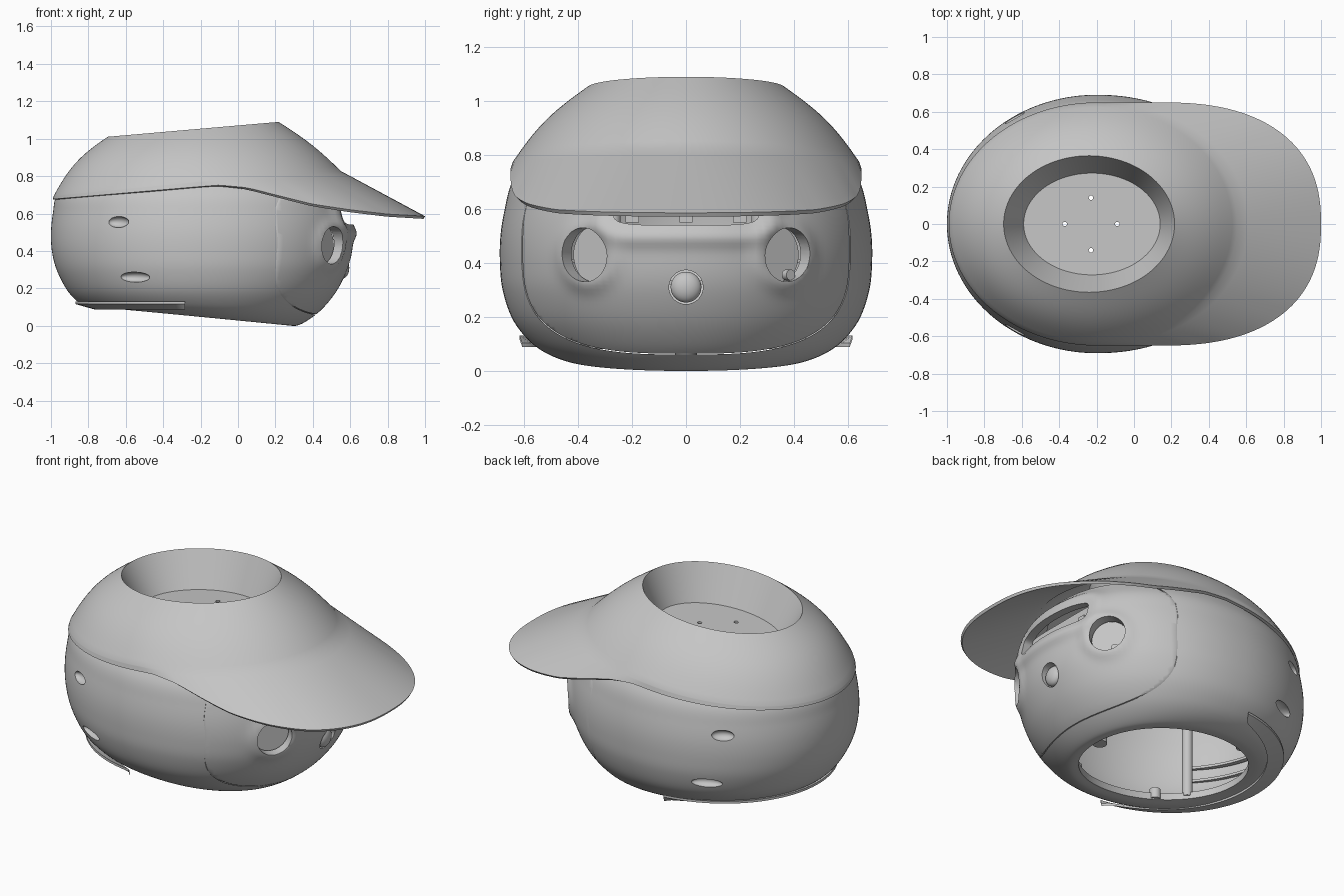
import bpy, bmesh, math
from math import sin, cos, pi, exp, hypot
from mathutils import Vector, Matrix

if "Cube" in bpy.data.objects:
    bpy.data.objects.remove(bpy.data.objects["Cube"])

grey = bpy.data.materials.new("plain grey")
grey.use_nodes = True
GREY = (0.56, 0.56, 0.56, 1)
grey.diffuse_color = GREY
grey.node_tree.nodes["Principled BSDF"].inputs["Base Color"].default_value = GREY

SEG = 160
CX = -0.2  # centre of the head along x


def make(name, bm):
    mesh = bpy.data.meshes.new(name)
    bm.to_mesh(mesh)
    bm.free()
    mesh.materials.append(grey)
    obj = bpy.data.objects.new(name, mesh)
    bpy.context.collection.objects.link(obj)
    return obj


def smooth(obj, angle=35):
    bpy.ops.object.select_all(action='DESELECT')
    obj.select_set(True)
    bpy.context.view_layer.objects.active = obj
    bpy.ops.object.shade_smooth_by_angle(angle=math.radians(angle))


def loft(name, rings, wrap=False, cap_first=False, cap_last=False):
    """Skin closed rings; wrap joins the last ring back to the first."""
    bm = bmesh.new()
    rows = [[bm.verts.new(p) for p in ring] for ring in rings]
    n = len(rows[0])
    for a, b in zip(rows, rows[1:] + (rows[:1] if wrap else [])):
        for j in range(n):
            k = (j + 1) % n
            bm.faces.new((a[j], b[j], b[k], a[k]))
    if cap_first:
        bm.faces.new(rows[0])
    if cap_last:
        bm.faces.new(rows[-1][::-1])
    return make(name, bm)


def spline(rows, steps):
    """Catmull-Rom interpolation through rows of numbers."""
    out = []
    for i in range(len(rows) - 1):
        quad = [rows[max(i - 1, 0)], rows[i], rows[i + 1], rows[min(i + 2, len(rows) - 1)]]
        for s in range(steps):
            t = s / steps
            out.append([0.5 * (2 * b + (c - a) * t + (2 * a - 5 * b + 4 * c - d) * t * t
                               + (3 * b - a - 3 * c + d) * t ** 3) for a, b, c, d in zip(*quad)])
    return out + [rows[-1]]


def cylinder(name, loc, radius, depth, axis=(0, 0, 1)):
    bm = bmesh.new()
    turn = Vector(axis).to_track_quat('Z', 'Y').to_matrix().to_4x4()
    bmesh.ops.create_cone(bm, cap_ends=True, segments=48, radius1=radius, radius2=radius, depth=depth,
                          matrix=Matrix.Translation(loc) @ turn)
    return make(name, bm)


def ball(name, loc, scale, turn=0):
    bm = bmesh.new()
    bmesh.ops.create_uvsphere(bm, u_segments=32, v_segments=20, radius=1,
                              matrix=Matrix.Translation(loc) @ Matrix.Rotation(turn, 4, 'Z')
                              @ Matrix.Diagonal((*scale, 1)))
    return make(name, bm)


def prism(name, outline, x0, x1):
    """Solid bar along x with the given y-z outline."""
    rings = [[(x, y, z) for y, z in outline] for x in (x1, x0)]
    return loft(name, rings, cap_first=True, cap_last=True)


def signed_power(v, p):
    return math.copysign(abs(v) ** p, v)


def superellipse(cz, hy, hz, power, n=96):
    turns = [2 * pi * i / n for i in range(n)]
    return [(signed_power(cos(t), 2 / power) * hy, cz + signed_power(sin(t), 2 / power) * hz) for t in turns]


def finish(obj, cutters):
    """Cut the openings and bake the result."""
    for c in cutters:
        c.hide_render = True
        cut = obj.modifiers.new("cut", 'BOOLEAN')
        cut.operation, cut.object, cut.solver = 'DIFFERENCE', c, 'EXACT'
    deps = bpy.context.evaluated_depsgraph_get()
    baked = bpy.data.meshes.new_from_object(obj.evaluated_get(deps))
    obj.modifiers.clear()
    obj.data = baked
    for c in cutters:
        bpy.data.objects.remove(c)
    smooth(obj)


# Head shell: rows of back z, front z, back x, front x, half width
profile = [(.80, .80, -.90, .50, .58), (.70, .70, -.97, .575, .645), (.60, .60, -.99, .605, .672),
           (.50, .50, -1.0, .615, .688), (.40, .40, -.995, .61, .69), (.30, .30, -.97, .585, .68),
           (.20, .19, -.92, .53, .645), (.14, .10, -.87, .46, .59), (.11, .04, -.82, .39, .53),
           (.10, .002, -.76, .32, .46), (.10, .002, -.70, .27, .40)]
EYE_Y, EYE_Z, EYE_R = .36, .43, .1


def inner_row(row):
    """The wall's inner face: inset on the sides, lifted at the floor."""
    zb, zf, xb, xf, hy = row
    k = min(max((.3 - zb) / .2, 0), 1)
    inset, lift = .045 * (1 - k * k), .04 * k
    return (zb + lift, zf + lift, xb + inset, xf - inset, hy - inset)


def head_point(row, t, rims):
    zb, zf, xb, xf, hy = row
    c, s = cos(t), sin(t)
    if c > 0:  # the face is slightly squarer than the back
        c, s = c ** (2 / 2.12), signed_power(s, 2 / 2.12)
    x = CX + c * (xf - CX if c > 0 else CX - xb)
    y = hy * s
    z = zb + (zf - zb) * (x - xb) / (xf - xb)
    if rims and x > 0.1:
        # soft raised rims around the eyes and the brow slot
        d_eye = hypot((abs(y) - EYE_Y) / .82, z - EYE_Z) - EYE_R
        d_slot = hypot(max(abs(y) - .21, 0), max(abs(z - .61) - .01, 0)) - .06
        push = .016 * exp(-((d_eye - .008) / .036) ** 2) + .02 * exp(-((d_slot - .045) / .038) ** 2)
        x, y = x + push * cos(t), y + push * sin(t)
    return (x, y, z)


angles = [2 * pi * j / SEG for j in range(SEG)]
outer = [[head_point(r, t, True) for t in angles] for r in spline(profile, 7)]
inner = [[head_point(r, t, False) for t in angles] for r in spline([inner_row(r) for r in profile], 3)]
head = loft("head_shell", outer + inner[::-1], wrap=True)

cutters = []
for side in (1, -1):
    facing = Vector((.82, side * .57, 0))
    cutters.append(cylinder("eye_cutter", (.48, side * EYE_Y, EYE_Z), EYE_R, .4, facing))
    cutters.append(ball("upper_vent_cutter", (-.64, side * .57, .555), (.062, .035, .03), side * .52))
    cutters.append(ball("lower_vent_cutter", (-.55, side * .59, .26), (.085, .035, .028), side * .42))
    # plate that closes each eye from behind
    cylinder("eye_backing", Vector((.5, side * EYE_Y, EYE_Z)) - facing * .07, .115, .01, facing)
cutters.append(cylinder("nose_cutter", (.58, 0, .31), .063, .2, (1, 0, 0)))
cutters.append(prism("slot_cutter", superellipse(.605, .27, .065, 5), .4, .8))
# thin ring that cuts the face panel seam
seam_out, seam_in = superellipse(.45, .609, .39, 3), superellipse(.45, .606, .387, 3)
cutters.append(loft("seam_cutter", [[(x, y, z) for y, z in line] for line, x in
                                    ((seam_out, .9), (seam_out, .2), (seam_in, .2), (seam_in, .9))], wrap=True))
finish(head, cutters)

# Nose button, eye screw, and the sensor bar behind the brow slot
smooth(ball("nose_button", (.56, 0, .31), (.035, .057, .057)))
smooth(cylinder("eye_screw", (.45, .38, .355), .02, .03, (.82, .57, 0)))
prism("sensor_bar", superellipse(.63, .25, .04, 6), .44, .50)
for y in (-.2, 0, .2):
    prism("sensor_mount", [(y - .025, .55), (y + .025, .55), (y + .025, .6), (y - .025, .6)], .46, .54)


# Cap: recessed crown, dome and brim in one sheet
def edge_height(x):
    pts = [(-1.01, .675), (-.25, .74), (-.1, .752), (.05, .738), (.2, .70), (.4, .65), (.6, .62), (.8, .597), (1.01, .585)]
    for (x0, z0), (x1, z1) in zip(pts, pts[1:]):
        if x <= x1:
            return z0 + (z1 - z0) * (x - x0) / (x1 - x0)


def edge_point(t):
    x = CX + cos(t) * (1.2 if cos(t) > 0 else .79)
    if cos(t) > 0:
        u = min(max(0, (x - .15) / .85), 1)
        y = math.copysign(.65 * (1 - u ** 2.4) ** (1 / 2.4), sin(t))
    else:
        y = .65 * sin(t)
    return Vector((x, y, edge_height(x)))


def crease_point(t):
    c = cos(t)
    return Vector((CX + c * (.75 if c > 0 else .785), .643 * sin(t), .772 + c * (.055 if c > 0 else .077)))


def rim_point(t):
    x = -.24 + .457 * cos(t)
    return Vector((x, .365 * sin(t), 1.01 + (x + .7) * .087))


def floor_point(t):
    x = -.225 + .365 * cos(t)
    return Vector((x, .272 * sin(t), .855 + (x + .15) * .087))


def dome_point(t, s):
    bulge = (.018 - .007 * cos(t)) * sin(pi * s)
    return rim_point(t).lerp(crease_point(t), s) + Vector((cos(t), sin(t), .8)) * bulge


rings = [[floor_point(t).lerp(rim_point(t), s / 3) for t in angles] for s in range(3)]
rings += [[dome_point(t, s / 12) for t in angles] for s in range(13)]
rings += [[crease_point(t).lerp(edge_point(t), s / 8) for t in angles] for s in range(1, 9)]
cap = loft("cap", rings, cap_first=True)
sheet = cap.modifiers.new("thickness", 'SOLIDIFY')
sheet.thickness, sheet.offset = .016, -1
finish(cap, [cylinder("hole_cutter", (-.23 + dx, dy, .86), .012, .2)
             for dx, dy in ((.14, 0), (-.14, 0), (0, .14), (0, -.14))])


# Curved bands: the flared neck lip and the ribs on the inner back wall
def band(name, a, b, z, width, height, flare, start, end, n=64):
    rows = []
    for i in range(n + 1):
        t = start + (end - start) * i / n
        w = width * (.1 + .9 * max(sin(pi * i / n), 0) ** .4)
        rows.append([(CX + (a + r) * cos(t), (b + r) * sin(t), z + h)
                     for r, h in ((0, flare), (0, flare + height), (-w, height), (-w, 0))])
    smooth(loft(name, rows, cap_first=True, cap_last=True))


band("neck_lip", .67, .622, .088, .1, .014, .028, pi * .54, pi * 1.46)
for z in (.32, .4):
    band("inner_rib", .74, .635, z, .03, .015, 0, pi * .75, pi * 1.25)

# Inner posts and the screw bosses on the floor
for side in (1, -1):
    smooth(cylinder("inner_post", (-.6, side * .27, .47), .028, .72))
    for x, z in ((.1, .06), (-.45, .11)):
        smooth(cylinder("screw_boss", (x, side * .36, z), .03, .06))
smooth(cylinder("chin_screw", (.24, 0, .045), .04, .07))
